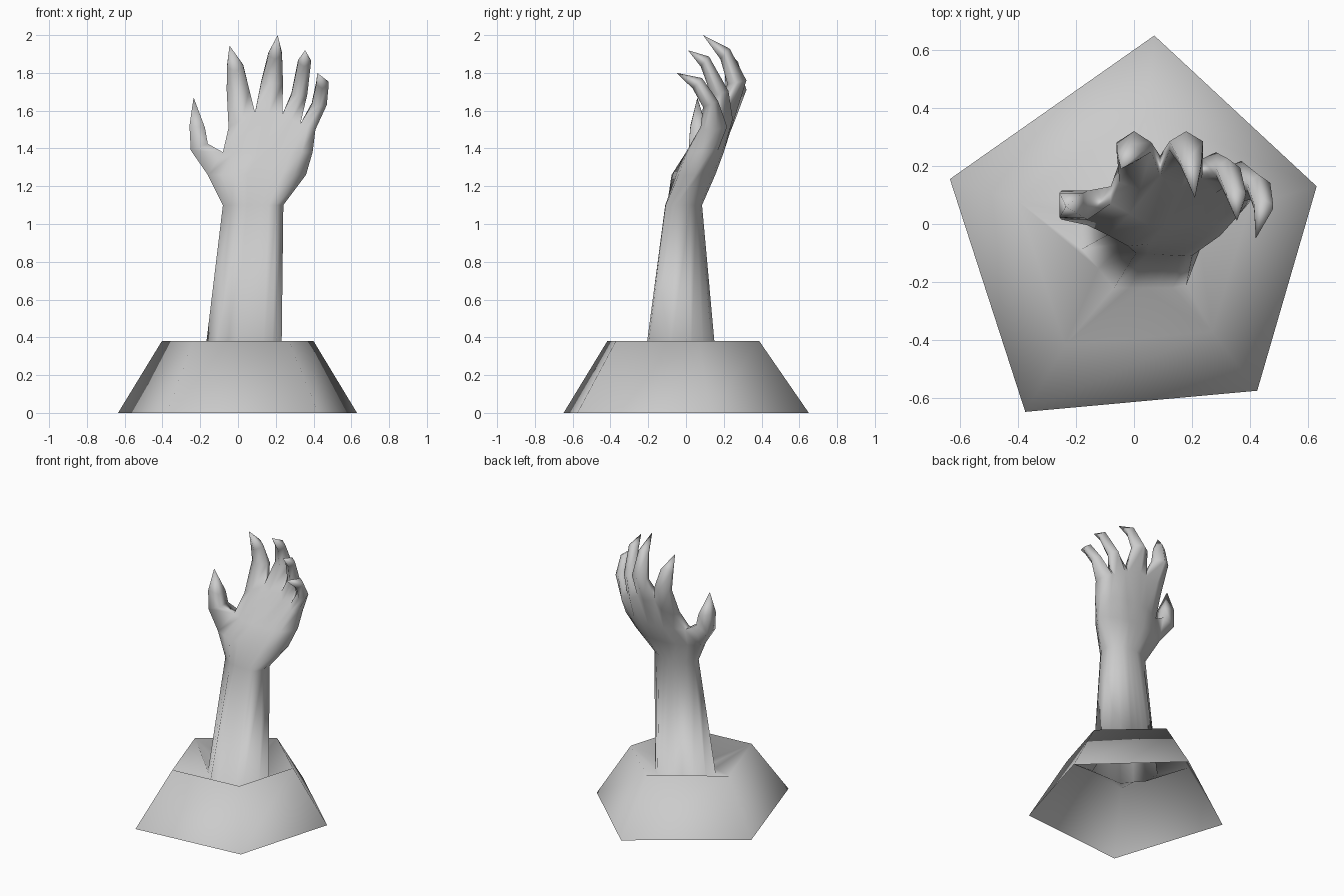
import bpy, bmesh
from mathutils import Vector

cube = bpy.data.objects.get("Cube")
if cube:
    bpy.data.objects.remove(cube, do_unlink=True)

clay = bpy.data.materials.new("grey_clay")
clay.use_nodes = True
colour = (0.6, 0.6, 0.6, 1)
clay.diffuse_color = colour
clay.node_tree.nodes["Principled BSDF"].inputs["Base Color"].default_value = colour

bm = bmesh.new()


def add_ring(points):
    return [bm.verts.new(p) for p in points]


def bridge(a, b):
    for i in range(len(a)):
        j = (i + 1) % len(a)
        bm.faces.new((a[i], a[j], b[j], b[i]))


def close_tip(ring, tip):
    v = bm.verts.new(tip)
    for i in range(len(ring)):
        bm.faces.new((ring[i], ring[(i + 1) % len(ring)], v))


# Forearm and palm: rings with nine columns in front and nine behind
COLS = 9
spread = (0, .14, .27, .4, .52, .64, .76, .88, 1)
front_depth = (.3, .65, 1, 1, 1, 1, 1, .95, .3)
back_depth = (.3, .6, .9, 1, 1, 1, .9, .65, .3)
# height, left x, right x, front y, back y, skew of the front
levels = [
    (.27, -.18, .23, -.22, .16, 0),
    (1.1, -.08, .24, -.095, .085, -.02),
    (1.26, -.16, .36, -.09, .155, .05),
    (1.38, -.08, .395, 0, .2, 0),
]
rings = []
for z, x0, x1, y0, y1, skew in levels:
    mid, half = (y0 + y1) / 2, (y1 - y0) / 2
    front = [(x0 + (x1 - x0) * t, mid - half * d + skew * t, z)
             for t, d in zip(spread, front_depth)]
    back = [(x0 + (x1 - x0) * t, mid + half * d, z) for t, d in zip(spread, back_depth)]
    rings.append(add_ring(front + back[::-1]))

# Knuckle ring: webs between the fingers with a ridge on each finger
webs = [Vector(p) for p in ((-.05, .18, 1.51), (.09, .2, 1.59), (.235, .19, 1.58),
                            (.33, .165, 1.53), (.41, .13, 1.5))]
centres = []
for i, w in enumerate(webs):
    if i:
        centres.append((webs[i - 1] + w) / 2)
    centres.append(w)
depths = [.035 if i % 2 == 0 else .07 for i in range(COLS)]
front = [c - Vector((0, d, 0)) for c, d in zip(centres, depths)]
back = [c + Vector((0, d, 0)) for c, d in zip(centres, depths)]
rings.append(add_ring(front + back[::-1]))
for a, b in zip(rings, rings[1:]):
    bridge(a, b)

# Fingers: six-sided, curling forward to a point
# each section: x, y, z, half width, half depth, tilt
fingers = [
    ([(0, .265, 1.71, .06, .055, 0), (-.015, .24, 1.835, .043, .035, .7)], (-.045, .19, 1.945)),
    ([(.18, .27, 1.75, .058, .05, .2), (.197, .207, 1.9, .036, .025, 1.1)], (.21, .09, 2)),
    ([(.325, .18, 1.69, .042, .045, .3), (.352, .1, 1.86, .034, .022, 1.2)], (.355, .01, 1.92)),
    ([(.43, .13, 1.635, .04, .04, .4), (.447, .06, 1.745, .033, .025, 1.1)], (.42, -.05, 1.8)),
]
knuckles = rings[-1]
hexagon = [(-1, -.3), (0, -1), (1, -.3), (1, .3), (0, 1), (-1, .3)]
for n, (sections, tip) in enumerate(fingers):
    c = 2 * n
    last = 2 * COLS - 1
    ring = [knuckles[k] for k in (c, c + 1, c + 2, last - c - 2, last - c - 1, last - c)]
    for x, y, z, w, d, tilt in sections:
        nxt = add_ring([(x + w * u, y + d * v, z + tilt * d * v) for u, v in hexagon])
        bridge(ring, nxt)
        ring = nxt
    close_tip(ring, tip)

# Thumb: grown out of the side of the palm
a, b = rings[2], rings[3]
ring = [a[0], a[-1], b[-1], b[0]]
side = next(f for f in a[0].link_faces if all(v in f.verts for v in ring))
bm.faces.remove(side)
# outer x and z, inner x and z, centre y, half depth
for ox, oz, ix, iz, y, d in ((-.25, 1.39, -.16, 1.425, .065, .05),
                             (-.257, 1.52, -.175, 1.51, .065, .042)):
    nxt = add_ring([(ox, y - d, oz), (ox, y + d, oz), (ix, y + d, iz), (ix, y - d, iz)])
    bridge(ring, nxt)
    ring = nxt
close_tip(ring, (-.235, .06, 1.67))

# Pedestal: uneven five-sided mound, open underneath
corners = [(.07, .65), (-.635, .155), (-.375, -.648), (.425, -.575), (.63, .13)]
low = add_ring([(x, y, 0) for x, y in corners])
rim = add_ring([(x * .635, y * .62 - .015, .38) for x, y in corners])
bridge(low, rim)

# Sunken top: joins the rim to the foot of the forearm
foot = rings[0]
nearest = [min(rim, key=lambda r: (r.co - v.co).length) for v in foot]
for i, v in enumerate(foot):
    j = (i + 1) % len(foot)
    bm.faces.new((v, foot[j], nearest[i]))
    if nearest[i] is not nearest[j]:
        bm.faces.new((foot[j], nearest[j], nearest[i]))

bmesh.ops.recalc_face_normals(bm, faces=bm.faces)
mesh = bpy.data.meshes.new("hand_on_pedestal")
bm.to_mesh(mesh)
bm.free()
mesh.materials.append(clay)
for p in mesh.polygons:
    p.use_smooth = True
hand = bpy.data.objects.new("hand_on_pedestal", mesh)
bpy.context.scene.collection.objects.link(hand)
